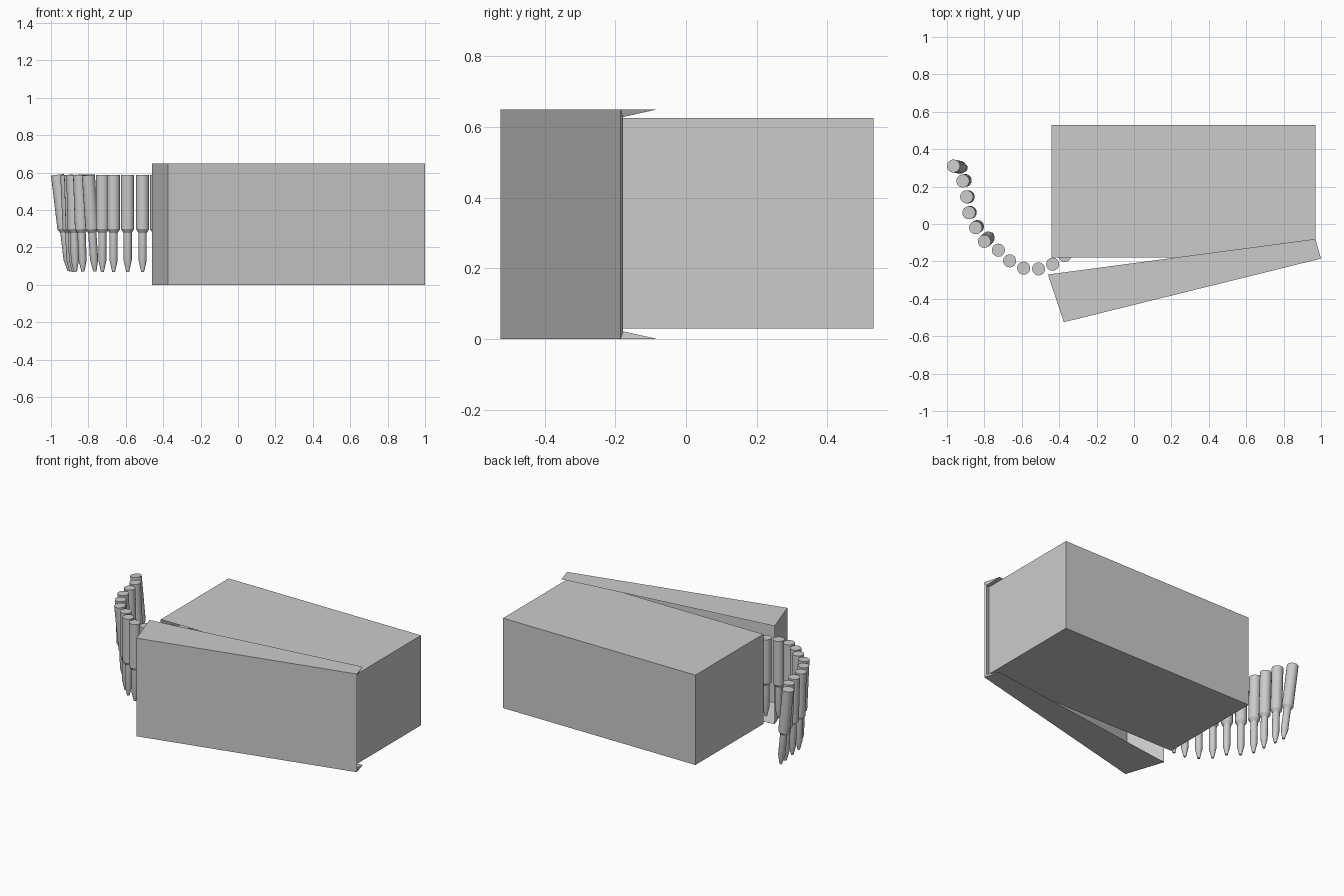
import bpy, bmesh
from mathutils import Vector

if "Cube" in bpy.data.objects:
    bpy.data.objects.remove(bpy.data.objects["Cube"])


def make_object(name, bm):
    bmesh.ops.recalc_face_normals(bm, faces=bm.faces)
    mesh = bpy.data.meshes.new(name)
    bm.to_mesh(mesh)
    bm.free()
    ob = bpy.data.objects.new(name, mesh)
    bpy.context.collection.objects.link(ob)
    return ob


def open_shell(name, back, rim, inner, z0, z1, t, open_right=False):
    """Five-sided tray: each plan pair is (left, right); walls taper to the rim."""
    bm = bmesh.new()
    v = []
    for (l, r), d in ((back, 0), (rim, 0), (inner, t)):
        v += [bm.verts.new((*p, z)) for p, z in
              ((l, z0 + d), (r, z0 + d), (r, z1 - d), (l, z1 - d))]
    faces = [(0, 1, 2, 3), (8, 9, 10, 11)]
    for i in range(4):
        j = (i + 1) % 4
        if open_right and i == 1:
            faces += [(1, 2, 10, 9), (1, 9, 5), (2, 6, 10)]
        else:
            faces += [(i, j, 4 + j, 4 + i), (4 + i, 4 + j, 8 + j, 8 + i)]
    for f in faces:
        bm.faces.new([v[k] for k in f])
    return make_object(name, bm)


# Box, open at the front
open_shell("box_body", ((-0.44, 0.53), (0.97, 0.53)), ((-0.44, -0.18), (0.97, -0.18)),
           ((-0.415, 0.505), (0.945, 0.505)), 0.03, 0.625, 0.025)

# Swung-open lid, open on its hinge end
open_shell("box_lid", ((-0.375, -0.525), (1.0, -0.185)), ((-0.46, -0.27), (0.97, -0.08)),
           ((-0.36, -0.495), (0.99, -0.178)), 0.0, 0.65, 0.022, open_right=True)

# Cartridge profile: (radius, distance down from the base)
PROFILE = [(0.035, 0), (0.035, 0.29), (0.022, 0.31), (0.022, 0.455), (0.008, 0.518)]
SIDES = 16


def cartridge(name, top, tip_offset):
    axis = Vector((*tip_offset, -0.518)).normalized()
    turn = Vector((0, 0, 1)).rotation_difference(axis)
    bm = bmesh.new()
    rings = []
    for r, d in PROFILE:
        ring = bmesh.ops.create_circle(bm, segments=SIDES, radius=r)["verts"]
        for vert in ring:
            vert.co = turn @ (vert.co + Vector((0, 0, d))) + Vector((*top, 0.588))
        rings.append(ring)
    for a, b in zip(rings, rings[1:]):
        for i in range(SIDES):
            j = (i + 1) % SIDES
            bm.faces.new((a[i], a[j], b[j], b[i]))
    bm.faces.new(rings[0])
    bm.faces.new(rings[-1])
    return make_object(name, bm)


# Belt of cartridges: base x, base y, tip lean x, tip lean y
BELT = [(-0.965, 0.31, 0.062, -0.012), (-0.915, 0.23, 0.022, 0.005),
        (-0.895, 0.145, 0.015, 0), (-0.883, 0.06, 0.013, 0.003),
        (-0.847, -0.02, 0.018, 0.012), (-0.80, -0.093, 0.035, 0.032),
        (-0.725, -0.14, 0, 0), (-0.665, -0.197, 0, 0), (-0.59, -0.236, 0, 0),
        (-0.51, -0.24, 0, 0), (-0.435, -0.215, 0, 0), (-0.37, -0.168, 0, 0),
        (-0.31, -0.115, 0, 0), (-0.25, -0.065, 0, 0), (-0.18, -0.03, 0, 0)]
belt = [cartridge(f"cartridge_{n + 1}", (x, y), (dx, dy))
        for n, (x, y, dx, dy) in enumerate(BELT)]

bpy.ops.object.select_all(action="DESELECT")
for ob in belt:
    ob.select_set(True)
bpy.context.view_layer.objects.active = belt[0]
bpy.ops.object.shade_smooth_by_angle(angle=0.5)
